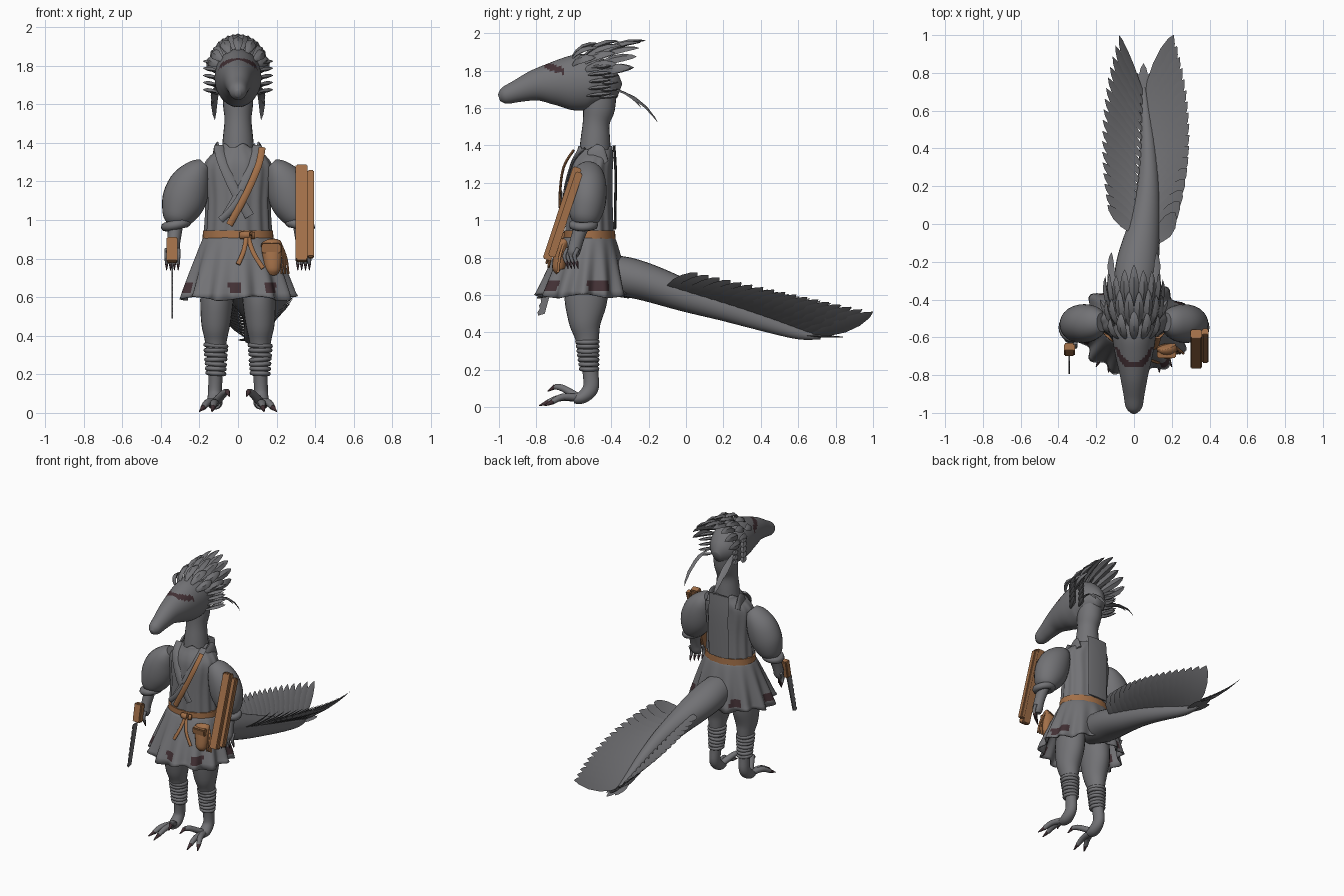
import bpy, bmesh, math, random
from mathutils import Vector as V

random.seed(3)
cube = bpy.data.objects.get("Cube")
if cube:
    bpy.data.objects.remove(cube)


def material(name, rgb):
    m = bpy.data.materials.new(name)
    m.use_nodes = True
    m.diffuse_color = (*rgb, 1)
    m.node_tree.nodes["Principled BSDF"].inputs["Base Color"].default_value = (*rgb, 1)
    return m


GREY = material("slate_grey", (0.17, 0.17, 0.18))
BROWN = material("leather_brown", (0.36, 0.16, 0.065))
DARK = material("dark_maroon", (0.055, 0.03, 0.035))


def finish(name, bm, mats, angle=50):
    bmesh.ops.recalc_face_normals(bm, faces=bm.faces)
    me = bpy.data.meshes.new(name)
    bm.to_mesh(me)
    bm.free()
    ob = bpy.data.objects.new(name, me)
    bpy.context.collection.objects.link(ob)
    for m in mats:
        me.materials.append(m)
    bpy.ops.object.select_all(action='DESELECT')
    ob.select_set(True)
    bpy.context.view_layer.objects.active = ob
    bpy.ops.object.shade_smooth_by_angle(angle=math.radians(angle))
    return ob


def skin(bm, rings, closed_ends=True):
    vs = [[bm.verts.new(p) for p in r] for r in rings]
    n = len(vs[0])
    for a, b in zip(vs, vs[1:]):
        for i in range(n):
            bm.faces.new((a[i], a[(i + 1) % n], b[(i + 1) % n], b[i]))
    if closed_ends:
        bm.faces.new(vs[0])
        bm.faces.new(vs[-1])


def spline(pts, steps):
    # smooth interpolation through rows of x, y, z, half width, half depth
    out = []
    for i in range(len(pts) - 1):
        p0, p1, p2, p3 = (pts[max(0, min(len(pts) - 1, i + k))] for k in (-1, 0, 1, 2))
        for s in range(steps):
            t = s / steps
            out.append([b + 0.5 * t * (c - a + t * (2*a - 5*b + 4*c - d + t * (3*(b - c) + d - a)))
                        for a, b, c, d in zip(p0, p1, p2, p3)])
    return out + [list(pts[-1])]


def add_tube(bm, pts, seg=16, steps=4, side=1):
    rows = spline(pts, steps)
    pos = [V((side * r[0], r[1], r[2])) for r in rows]
    rings = []
    for i, r in enumerate(rows):
        t = (pos[min(i + 1, len(pos) - 1)] - pos[max(i - 1, 0)]).normalized()
        ref = V((1, 0, 0)) if abs(t.x) < 0.95 else V((0, 1, 0))
        u = (ref - t * ref.dot(t)).normalized()
        w = t.cross(u)
        rings.append([pos[i] + u * r[3] * math.cos(a) + w * r[4] * math.sin(a)
                      for a in (math.tau * k / seg for k in range(seg))])
    skin(bm, rings)


def tube(name, pts, mat, seg=16, steps=4, side=1):
    bm = bmesh.new()
    add_tube(bm, pts, seg, steps, side)
    return finish(name, bm, [mat])


def ribbon(name, pts, width, mat):
    return tube(name, [(*p, width, 0.007) for p in pts], mat, seg=8)


def add_leaf(bm, base, tip, normal, width, thick=0.008, bend=0.0):
    base, tip = V(base), V(tip)
    d = (tip - base).normalized()
    n = V(normal)
    n = (n - d * n.dot(d)).normalized()
    s = d.cross(n)
    rings = []
    for t, w in ((0, .3), (.2, .7), (.45, 1), (.7, .9), (.9, .5), (1, .03)):
        c = base.lerp(tip, t) + n * bend * 4 * t * (1 - t)
        rings.append([c + s * w * width / 2, c + n * w * thick, c - s * w * width / 2, c - n * w * thick])
    skin(bm, rings)


def box(name, loc, size, mat, tilt=0, bevel=0.006):
    bm = bmesh.new()
    bmesh.ops.create_cube(bm, size=1)
    bmesh.ops.scale(bm, vec=size, verts=bm.verts)
    bmesh.ops.bevel(bm, geom=bm.edges[:], offset=bevel, segments=2, affect='EDGES')
    ob = finish(name, bm, [mat], 30)
    ob.location = loc
    ob.rotation_euler.x = tilt
    return ob


def ring(name, loc, major, minor, mat, tilt=0):
    bpy.ops.mesh.primitive_torus_add(location=loc, rotation=(0, tilt, 0), major_radius=major, minor_radius=minor,
                                     major_segments=24, minor_segments=8)
    ob = bpy.context.object
    ob.name = name
    ob.data.materials.append(mat)
    bpy.ops.object.shade_smooth()


# Head with eye patches coloured by position
head = tube("head", [(0, -.355, 1.69, .03, .04), (0, -.41, 1.71, .09, .10), (0, -.5, 1.735, .12, .145),
                     (0, -.6, 1.735, .115, .148), (0, -.7, 1.732, .098, .118), (0, -.8, 1.722, .075, .085),
                     (0, -.9, 1.69, .056, .06), (0, -.97, 1.665, .043, .045), (0, -1, 1.655, .015, .018)],
            GREY, 40, 8)
head.data.materials.append(DARK)
for f in head.data.polygons:
    if -.76 < f.center.y < -.655 and 1.795 < f.center.z + .25 * (f.center.y + .7) < 1.828:
        f.material_index = 1
tube("neck", [(0, -.49, 1.28, .09, .09), (0, -.485, 1.42, .079, .08), (0, -.48, 1.52, .07, .072),
              (0, -.465, 1.6, .078, .085), (0, -.45, 1.7, .08, .08)], GREY, 24)

# Head feathers
bm = bmesh.new()
for count, spread, y0, y1, lift in ((5, .9, -.61, -.45, .05), (8, 1.15, -.55, -.34, .07), (9, 1.25, -.48, -.23, .07)):
    for i in range(count):
        a = spread * (2 * i / (count - 1) - 1)
        s, c = math.sin(a), math.cos(a)
        add_leaf(bm, (.10 * s, y0, 1.745 + .13 * c),
                 (.16 * s, y1 - .05 * abs(s) + random.uniform(-.02, .02), 1.75 + (.14 + lift) * c),
                 (s, 0, c), .055, .014, .025)
finish("crest_feathers", bm, [GREY])
bm = bmesh.new()
for sd in (1, -1):
    for i in range(5):
        z = 1.665 + .037 * i
        add_leaf(bm, (sd * .105, -.53, z), (sd * .18, -.40, z + .012), (0, -.3, 1), .04, .012)
        add_leaf(bm, (sd * .09, -.46, z - .01), (sd * .14, -.36, z), (0, -.3, 1), .035, .01)
    add_leaf(bm, (sd * .09, -.42, 1.71), (sd * .12, -.15, 1.52), (sd * .4, .4, 1), .04, .005, .04)
    add_leaf(bm, (sd * .09, -.42, 1.70), (sd * .13, -.24, 1.60), (sd * .4, .4, 1), .035, .005, .03)
finish("cheek_feathers", bm, [GREY])


# Tunic and pleated skirt
def cloth(name, rows, pleats, amp, seg=120):
    bm = bmesh.new()
    out = []
    last = len(rows) - 1
    for k, (cy, z, rx, ry) in enumerate(rows):
        r = []
        for i in range(seg):
            a = math.tau * i / seg
            m = 1 + amp(k / last) * math.cos(pleats * a)
            r.append((rx * m * math.cos(a), cy + ry * m * math.sin(a), z + (k == last) * .012 * math.cos(5 * a)))
        out.append(r)
    skin(bm, out, False)
    ob = finish(name, bm, [GREY, DARK], 60)
    sol = ob.modifiers.new("thickness", 'SOLIDIFY')
    sol.thickness = 0.008
    return ob


cloth("tunic", [r[1:] for r in spline([(0, -.515, .90, .175, .13), (0, -.515, 1.1, .165, .122),
                                       (0, -.51, 1.26, .178, .118), (0, -.50, 1.32, .155, .112),
                                       (0, -.49, 1.36, .11, .10), (0, -.485, 1.385, .088, .092)], 3)],
      14, lambda t: .03 * (1 - t))
skirt = cloth("skirt", [(-.515 - .035 * t, .92 - .325 * t, .175 + .115 * t ** .85, .13 + .115 * t ** .85)
                        for t in (k / 12 for k in range(13))], 13, lambda t: .075 * t)
for f in skirt.data.polygons:
    x, y, z = f.center
    for px, back in ((-.27, 0), (-.02, 0), (.17, 0), (.25, 1), (-.15, 1)):
        if abs(x - px) < .028 and abs(z - .645) < .03 and (y > -.53) == bool(back):
            f.material_index = 1
for sd in (1, -1):
    ribbon("lapel", [(sd * .1, -.54, 1.385), (sd * .085, -.605, 1.31), (sd * .02, -.648, 1.16),
                     (sd * -.06, -.65, 1.02)], .025, GREY)
    tube("collar_wing", [(sd * .115, -.44, 1.30, .02, .03), (sd * .115, -.48, 1.36, .012, .05),
                         (sd * .105, -.50, 1.39, .006, .03)], GREY)
ribbon("back_panel", [(0, -.385, 1.40), (0, -.376, 1.25), (0, -.38, .95)], .08, GREY)

# Belt, ties, strap and pouch
tube("belt", [(0, -.515, .895, .184, .138), (0, -.515, .945, .182, .136)], BROWN, 48, 1)
tube("belt_knot", [(.01, -.665, .92, .012, .018), (.045, -.672, .922, .022, .022),
                   (.085, -.66, .92, .012, .018)], BROWN)
ribbon("belt_tie", [(.045, -.675, .92), (.03, -.72, .84), (.0, -.745, .77)], .012, BROWN)
ribbon("belt_tie", [(.05, -.675, .92), (.08, -.715, .83), (.13, -.735, .75)], .012, BROWN)
ribbon("shoulder_strap", [(.125, -.60, 1.375), (.105, -.655, 1.28), (.035, -.675, 1.12), (-.045, -.665, .975)],
       .018, BROWN)
ribbon("strap_lining", [(.03, -.668, 1.15), (-.03, -.668, 1.06), (-.09, -.66, 1.0)], .018, GREY)
tube("pouch", [(.17, -.65, .88, .052, .025), (.175, -.665, .86, .054, .034), (.18, -.68, .75, .042, .036),
               (.18, -.68, .735, .03, .025)], BROWN)
box("pouch_flap", (.172, -.688, .855), (.1, .04, .05), BROWN, .15)
for i in range(3):
    ribbon("pouch_tassel", [(.225, -.655, .87), (.235 + .008 * i, -.675, .80), (.225 + .018 * i, -.685, .72)],
           .006, BROWN)

# Sleeves, arms and clawed hands
for sd in (1, -1):
    tube("sleeve", [(.17, -.52, 1.285, .04, .05), (.205, -.522, 1.25, .075, .082), (.25, -.525, 1.18, .108, .10),
                    (.285, -.53, 1.09, .112, .10), (.315, -.54, 1.01, .08, .08), (.325, -.545, .975, .045, .05)],
         GREY, 28, side=sd)
    ring("sleeve_cuff", (sd * .322, -.548, .975), .055, .024, GREY, sd * .2)
    tube("forearm", [(.32, -.55, 1.0, .04, .045), (.33, -.575, .92, .036, .037), (.335, -.59, .87, .034, .036),
                     (.336, -.60, .83, .036, .034), (.336, -.605, .805, .025, .025)], GREY, side=sd)
    fingers, claws = bmesh.new(), bmesh.new()
    for i in range(4):
        x, y = .31 + .02 * i, -.63 + .018 * i
        add_tube(fingers, [(x, y, .85, .011, .011), (x, y - .02, .81, .011, .011), (x, y - .01, .775, .009, .009)],
                 8, 3, sd)
        add_tube(claws, [(x, y - .01, .78, .01, .01), (x, y, .74, .002, .002)], 8, 2, sd)
    finish("fingers", fingers, [GREY])
    finish("finger_claws", claws, [DARK])

# Legs, wraps and feet
for sd in (1, -1):
    tube("leg", [(.10, -.53, .74, .09, .11), (.11, -.535, .58, .086, .115), (.115, -.54, .46, .075, .088),
                 (.115, -.53, .38, .058, .066), (.115, -.522, .28, .044, .05), (.117, -.51, .18, .037, .042),
                 (.12, -.51, .1, .036, .042), (.12, -.555, .053, .04, .034), (.12, -.60, .045, .03, .025)],
         GREY, 24, side=sd)
    for i in range(7):
        ring("leg_wrap", (sd * .115, -.518 - .0015 * i, .205 + .024 * i), .043 + .0018 * i, .012, GREY,
             random.uniform(-.1, .1))
    toes, claws = bmesh.new(), bmesh.new()
    for mid, end, tip in (((.155, -.66, .055), (.18, -.715, .028), (.20, -.755, .008)),
                          ((.125, -.67, .05), (.13, -.735, .028), (.135, -.785, .008)),
                          ((.075, -.655, .10), (.055, -.70, .11), (.045, -.74, .085))):
        add_tube(toes, [(.12, -.57, .05, .025, .022), (*mid, .02, .019), (*end, .015, .015)], 10, 4, sd)
        add_tube(claws, [(*end, .014, .014), (*tip, .003, .003)], 8, 3, sd)
    finish("toes", toes, [GREY])
    finish("toe_claws", claws, [DARK])

# Tail with two raised vanes
tube("tail", [(0, -.46, .73, .09, .09), (.005, -.33, .70, .11, .105), (.02, -.2, .665, .112, .10),
              (.055, 0, .595, .085, .085), (.075, .2, .53, .062, .068), (.075, .4, .46, .045, .05),
              (.06, .6, .395, .03, .032), (.05, .72, .375, .012, .012)], GREY, 24)
left, right = bmesh.new(), bmesh.new()
COUNT = 17
for i in range(COUNT):
    f = i / (COUNT - 1)
    mix = lambda a, b: a + (b - a) * f
    taper = .1 * f ** 3
    add_leaf(left, (.10 - .04 * f, mix(-.10, .68), mix(.63, .385)),
             (.31 - taper - .09 * (1 - f) ** 4, mix(.06, 1), mix(.72, .51)), (-.6, .1, .8), .11, .005, -.015)
    add_leaf(right, (.03 + .02 * f, mix(-.06, .68), mix(.65, .39)),
             (-.18 + taper + .04 * (1 - f) ** 4, mix(.10, 1), mix(.70, .51)), (.8, -.35, .5), .065, .005, -.015)
for k in (-1, 0, 1):
    add_leaf(left, (.05, .60, .385), (.05 + .035 * k, .85 - .05 * abs(k), .375), (0, 0, 1), .06, .006)
finish("tail_vane_left", left, [GREY])
finish("tail_vane_right", right, [GREY])

# Carried case and saw
box("long_case", (.33, -.662, 1.035), (.062, .048, .52), BROWN, -.32)
box("case_side_plank", (.377, -.645, 1.03), (.034, .04, .475), BROWN, -.32)
box("saw_handle", (-.342, -.665, .845), (.058, .045, .13), BROWN, -.2)
bm = bmesh.new()
front = [(-.725 - .065 * t / 16 - .008 * (t % 2), .78 - .29 * t / 16) for t in range(17)]
outline = front + [(-.755, .50), (-.68, .78)]
face = bm.faces.new([bm.verts.new((-.346, y, z)) for y, z in outline])
ext = bmesh.ops.extrude_face_region(bm, geom=[face])["geom"]
bmesh.ops.translate(bm, vec=(.008, 0, 0), verts=[v for v in ext if isinstance(v, bmesh.types.BMVert)])
finish("saw_blade", bm, [GREY], 20)
